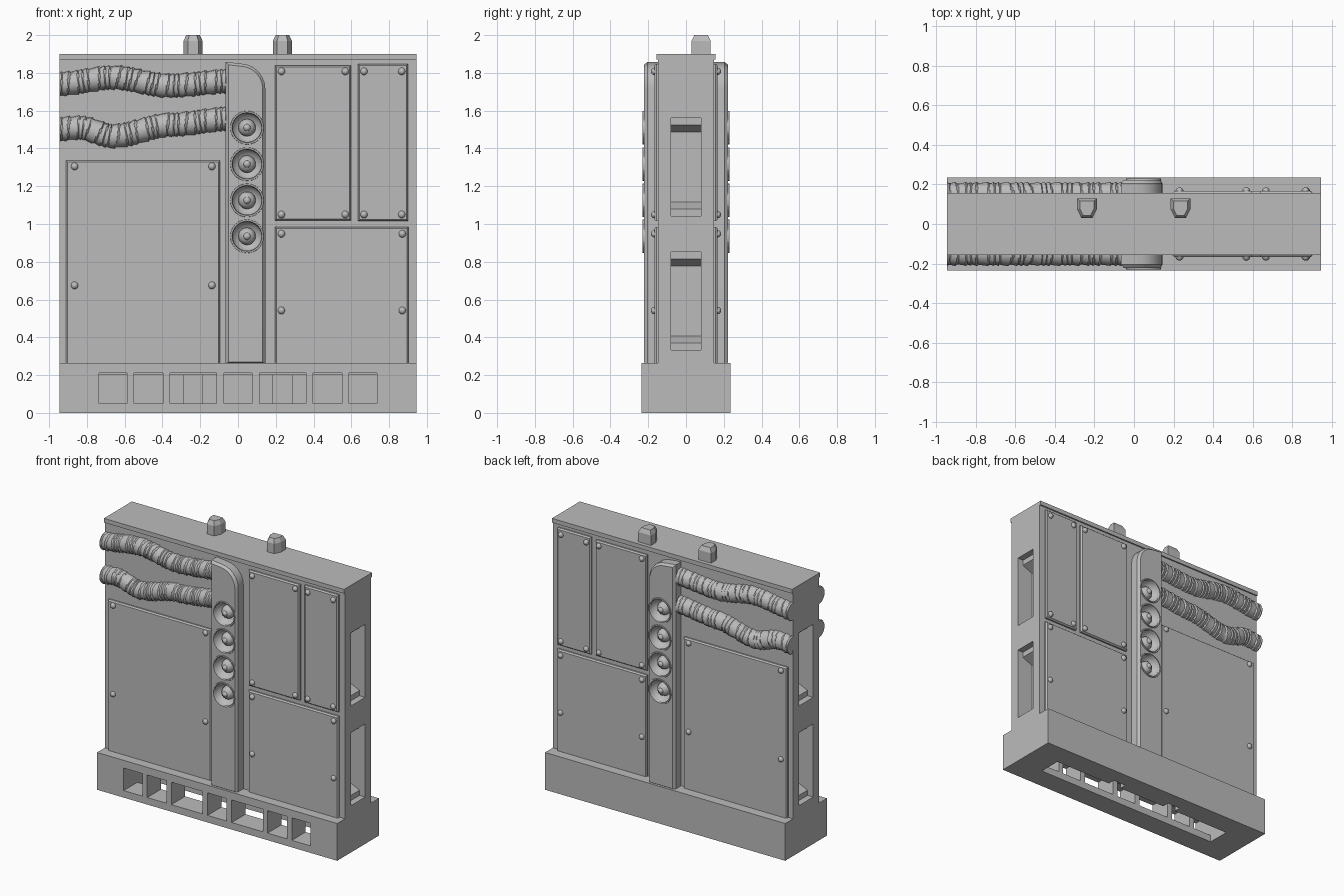
import bpy, bmesh, math
from mathutils import Vector, Matrix

cube = bpy.data.objects.get("Cube")
if cube:
    bpy.data.objects.remove(cube, do_unlink=True)

grey = bpy.data.materials.new("plain grey")
grey.use_nodes = True
grey.diffuse_color = (0.5, 0.5, 0.5, 1)
bsdf = next(n for n in grey.node_tree.nodes if n.type == 'BSDF_PRINCIPLED')
bsdf.inputs["Base Color"].default_value = (0.5, 0.5, 0.5, 1)


def finish(name, bm):
    bmesh.ops.recalc_face_normals(bm, faces=bm.faces)
    mesh = bpy.data.meshes.new(name)
    bm.to_mesh(mesh)
    bm.free()
    mesh.materials.append(grey)
    ob = bpy.data.objects.new(name, mesh)
    bpy.context.collection.objects.link(ob)
    return ob


def activate(ob):
    bpy.ops.object.select_all(action='DESELECT')
    ob.select_set(True)
    bpy.context.view_layer.objects.active = ob


def cut(ob, cutter):
    mod = ob.modifiers.new("cut", 'BOOLEAN')
    mod.operation, mod.solver, mod.object = 'DIFFERENCE', 'EXACT', cutter
    activate(ob)
    bpy.ops.object.modifier_apply(modifier=mod.name)
    bpy.data.objects.remove(cutter, do_unlink=True)


def both_sides(ob):
    """Repeat a front part on the back."""
    mod = ob.modifiers.new("back copy", 'MIRROR')
    mod.use_axis = (False, True, False)
    mod.use_mirror_merge = False


def smooth(ob, degrees):
    activate(ob)
    bpy.ops.object.shade_smooth_by_angle(angle=math.radians(degrees))


def add_box(bm, x, y, z):
    """Box from three (low, high) ranges."""
    size = [b - a for a, b in (x, y, z)]
    mid = [(a + b) / 2 for a, b in (x, y, z)]
    bmesh.ops.create_cube(bm, size=1, matrix=Matrix.Translation(mid) @ Matrix.Diagonal((*size, 1)))


def box(name, x, y, z):
    bm = bmesh.new()
    add_box(bm, x, y, z)
    return finish(name, bm)


def prism(name, points, axis, low, high, inset=0, rise=0):
    """Extrude an outline along y or z, with an optional tapered end at high."""
    place = (lambda u, v, w: (u, w, v)) if axis == 'y' else (lambda u, v, w: (u, v, w))
    bm = bmesh.new()
    start = bm.faces.new([bm.verts.new(place(u, v, low)) for u, v in points])
    end = bmesh.ops.extrude_face_region(bm, geom=[start])["geom"]
    shift = Vector(place(0, 0, high - low))
    bmesh.ops.translate(bm, vec=shift, verts=[e for e in end if isinstance(e, bmesh.types.BMVert)])
    if inset:
        bmesh.ops.recalc_face_normals(bm, faces=bm.faces)
        tip = [e for e in end if isinstance(e, bmesh.types.BMFace)]
        bmesh.ops.inset_region(bm, faces=tip, thickness=inset, depth=rise, use_even_offset=True)
    return finish(name, bm)


# Wall core with a thin cap
core = box("wall_core", (-0.945, 0.945), (-0.147, 0.147), (0.2, 1.88))
box("wall_cap", (-0.945, 0.945), (-0.157, 0.157), (1.87, 1.9))

# Stepped clip pockets in both ends of the wall
for side in (-1, 1):
    for z in (0.333, 1.042):
        outline = [(0.96, 0), (0.9, 0), (0.9, 0.037), (0.82, 0.074),
                   (0.82, 0.445), (0.9, 0.482), (0.9, 0.52), (0.96, 0.52)]
        cut(core, prism("pocket_cutter", [(side * x, z + h) for x, h in outline], 'y', -0.08, 0.08))

# Hollow base, open below, with slots along the front
base = box("base", (-0.945, 0.945), (-0.235, 0.235), (0, 0.265))
cut(base, box("cavity_cutter", (-0.735, 0.735), (-0.08, 0.08), (-0.1, 0.21)))
bm = bmesh.new()
for left, right in ((-0.735, -0.588), (-0.55, -0.397), (-0.36, -0.115), (-0.075, 0.075),
                    (0.115, 0.36), (0.397, 0.55), (0.588, 0.735)):
    add_box(bm, (left, right), (-0.3, -0.03), (0.05, 0.21))
cut(base, finish("slot_cutter", bm))

# Locating pegs on top and matching sockets in the base
peg = [(-0.05, 0.13), (0.05, 0.13), (0.05, 0.075), (0.028, 0.03), (-0.028, 0.03), (-0.05, 0.075)]
for name, x in (("right_peg", -0.238), ("left_peg", 0.235)):
    outline = [(x + u, v) for u, v in peg]
    prism(name, outline, 'z', 1.88, 1.97, 0.014, 0.03)
    cut(base, prism("socket_cutter", outline, 'z', -0.1, 0.205))

# Bolted panels
panels = {
    "large_panel": ((-0.91, -0.095), (0.255, 1.335), (-0.865, -0.138), (0.675, 1.305)),
    "upper_inner_panel": ((0.195, 0.598), (1.018, 1.84), (0.23, 0.568), (1.05, 1.808)),
    "upper_outer_panel": ((0.635, 0.9), (1.015, 1.848), (0.667, 0.867), (1.05, 1.808)),
    "lower_panel": ((0.195, 0.903), (0.255, 0.985), (0.23, 0.87), (0.542, 0.948)),
}
for name, ((x0, x1), (z0, z1), bolts_x, bolts_z) in panels.items():
    corners = [(x0, z0), (x1, z0), (x1, z1), (x0, z1)]
    both_sides(prism(name, corners, 'y', -0.14, -0.157, 0.008, 0.01))
    bm = bmesh.new()
    for x in bolts_x:
        for z in bolts_z:
            bmesh.ops.create_uvsphere(bm, u_segments=10, v_segments=6, radius=0.02,
                                      matrix=Matrix.Translation((x, -0.166, z)))
    bolts = finish(name + "_bolts", bm)
    smooth(bolts, 40)
    both_sides(bolts)

# Upright conduit with a rounded upper corner
arc = [math.radians(a) for a in range(0, 91, 15)]
outline = [(-0.065, 0.255), (0.145, 0.255)]
outline += [(0.01 + 0.135 * math.cos(a), 1.715 + 0.135 * math.sin(a)) for a in arc]
outline += [(-0.065, 1.858)]
conduit = prism("conduit", outline, 'y', -0.13, -0.205, 0.014, 0.018)

# Recessed lamps: bowl, rim and dome
bowls, rims, domes = bmesh.new(), bmesh.new(), bmesh.new()
for z in (1.51, 1.317, 1.125, 0.935):
    at = Matrix.Translation((0.048, -0.224, z))
    bmesh.ops.create_uvsphere(bowls, u_segments=24, v_segments=12, radius=0.082,
                              matrix=at @ Matrix.Diagonal((1, 0.8, 1, 1)))
    loops = []
    for radius, y in ((0.076, 0.006), (0.08, -0.006), (0.088, -0.006), (0.09, 0.006)):
        loops.append([rims.verts.new(at @ Vector((radius * math.cos(i * math.tau / 24), y,
                                                  radius * math.sin(i * math.tau / 24))))
                      for i in range(24)])
    for k in range(4):
        a, b = loops[k], loops[(k + 1) % 4]
        for i in range(24):
            j = (i + 1) % 24
            rims.faces.new((a[i], a[j], b[j], b[i]))
    for radius, depth in ((0.046, 0.05), (0.02, 0.015)):
        bmesh.ops.create_uvsphere(domes, u_segments=16, v_segments=10, radius=radius,
                                  matrix=at @ Matrix.Translation((0, depth, 0)))
cut(conduit, finish("bowl_cutter", bowls))
for part in (conduit, finish("lamp_rims", rims), finish("lamp_domes", domes)):
    smooth(part, 25)
    both_sides(part)


def cable(name, heights):
    """Wrapped hose following a smooth path of (x, z) points."""
    def height(x):
        for (xa, za), (xb, zb) in zip(heights, heights[1:]):
            if x <= xb:
                t = (x - xa) / (xb - xa)
                return za + (zb - za) * t * t * (3 - 2 * t)
        return heights[-1][1]

    bm = bmesh.new()
    steps, sides, rings = 150, 16, []
    for s in range(steps + 1):
        x = -0.945 + 0.91 * s / steps
        slope = (height(x + 0.01) - height(x - 0.01)) / 0.02
        tilt = math.atan(slope)
        ring = []
        for i in range(sides):
            a = i * math.tau / sides
            # Overlapping wraps give a sawtooth radius that spirals along the hose
            wrap = (s / 6 + i / sides + 0.3 * math.sin(s * 0.31)) % 1
            r = 0.057 + 0.009 * wrap
            ring.append(bm.verts.new((max(x - r * math.sin(a) * math.sin(tilt), -0.945),
                                      -0.147 + r * math.cos(a),
                                      height(x) + r * math.sin(a) * math.cos(tilt))))
        rings.append(ring)
    for a, b in zip(rings, rings[1:]):
        for i in range(sides):
            j = (i + 1) % sides
            bm.faces.new((a[i], a[j], b[j], b[i]))
    bm.faces.new(rings[0])
    bm.faces.new(rings[-1])
    hose = finish(name, bm)
    smooth(hose, 35)
    both_sides(hose)


cable("upper_cable", [(-0.96, 1.74), (-0.66, 1.775), (-0.36, 1.732), (-0.03, 1.757)])
cable("lower_cable", [(-0.96, 1.5), (-0.84, 1.51), (-0.66, 1.465), (-0.36, 1.525), (-0.03, 1.558)])
